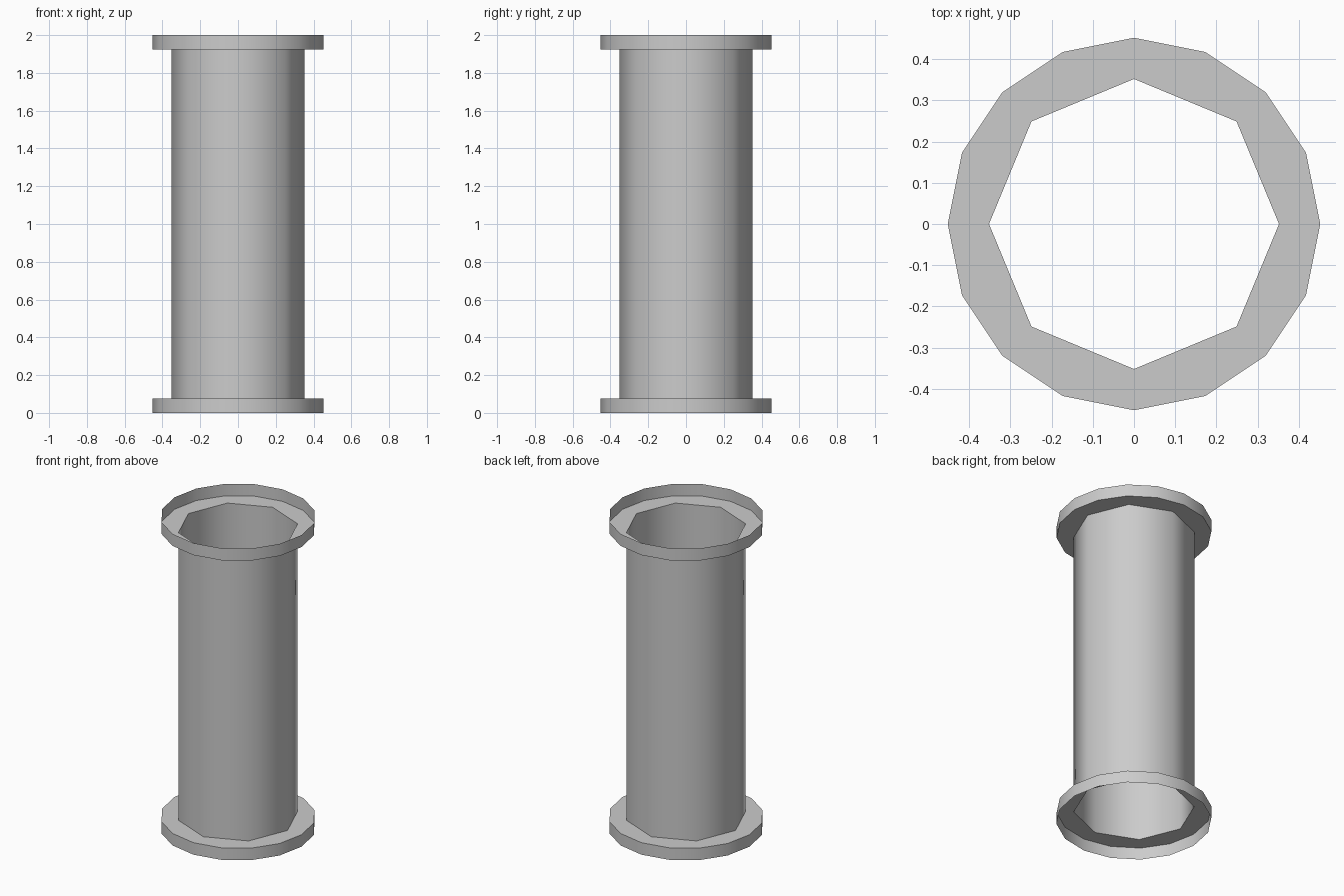
import bpy
import bmesh
import math
from mathutils import Matrix, Vector

TUBE_RADIUS, RIM_RADIUS = 0.352, 0.452
HEIGHT, RIM_HEIGHT = 2.0, 0.077

cube = bpy.data.objects.get("Cube")
if cube:
    bpy.data.objects.remove(cube, do_unlink=True)

grey = bpy.data.materials.new("plain grey")
grey.use_nodes = True
colour = (0.6, 0.6, 0.6, 1)
grey.diffuse_color = colour
grey.node_tree.nodes["Principled BSDF"].inputs["Base Color"].default_value = colour


def circle(bm, sides, radius, z):
    """Open loop of edges with a corner on the x axis."""
    verts = [bm.verts.new((radius * math.cos(math.tau * i / sides),
                           radius * math.sin(math.tau * i / sides), z))
             for i in range(sides)]
    return [bm.edges.new((verts[i - 1], verts[i])) for i in range(sides)]


def finish(bm, name):
    mesh = bpy.data.meshes.new(name)
    bm.to_mesh(mesh)
    bm.free()
    mesh.materials.append(grey)
    obj = bpy.data.objects.new(name, mesh)
    bpy.context.collection.objects.link(obj)
    bpy.ops.object.select_all(action='DESELECT')
    obj.select_set(True)
    bpy.context.view_layer.objects.active = obj
    bpy.ops.object.shade_smooth_by_angle(angle=math.radians(60))


def face_outward(bm):
    """Turn the walls away from the axis."""
    bm.normal_update()
    for face in bm.faces:
        centre = face.calc_center_median()
        if abs(face.normal.z) < 0.5 and face.normal.dot(Vector((centre.x, centre.y, 0))) < 0:
            face.normal_flip()


# Open eight-sided tube
bm = bmesh.new()
loops = [circle(bm, 8, TUBE_RADIUS, z) for z in (RIM_HEIGHT, HEIGHT - RIM_HEIGHT)]
bmesh.ops.bridge_loops(bm, edges=loops[0] + loops[1])
face_outward(bm)
finish(bm, "tube")

# End flanges: a flat ring around the tube with a thin open rim
for name, end, ring in (("bottom_flange", 0, RIM_HEIGHT),
                        ("top_flange", HEIGHT, HEIGHT - RIM_HEIGHT)):
    bm = bmesh.new()
    inner = circle(bm, 8, TUBE_RADIUS, ring)
    outer = circle(bm, 16, RIM_RADIUS, ring)
    lip = circle(bm, 16, RIM_RADIUS, end)
    bmesh.ops.bridge_loops(bm, edges=outer + lip)
    bmesh.ops.triangle_fill(bm, use_beauty=True, edges=inner + outer)
    face_outward(bm)
    # Ring faces look towards the middle of the tube
    for face in bm.faces:
        if abs(face.normal.z) > 0.5 and face.normal.z * (1 - ring) < 0:
            face.normal_flip()
    finish(bm, name)
